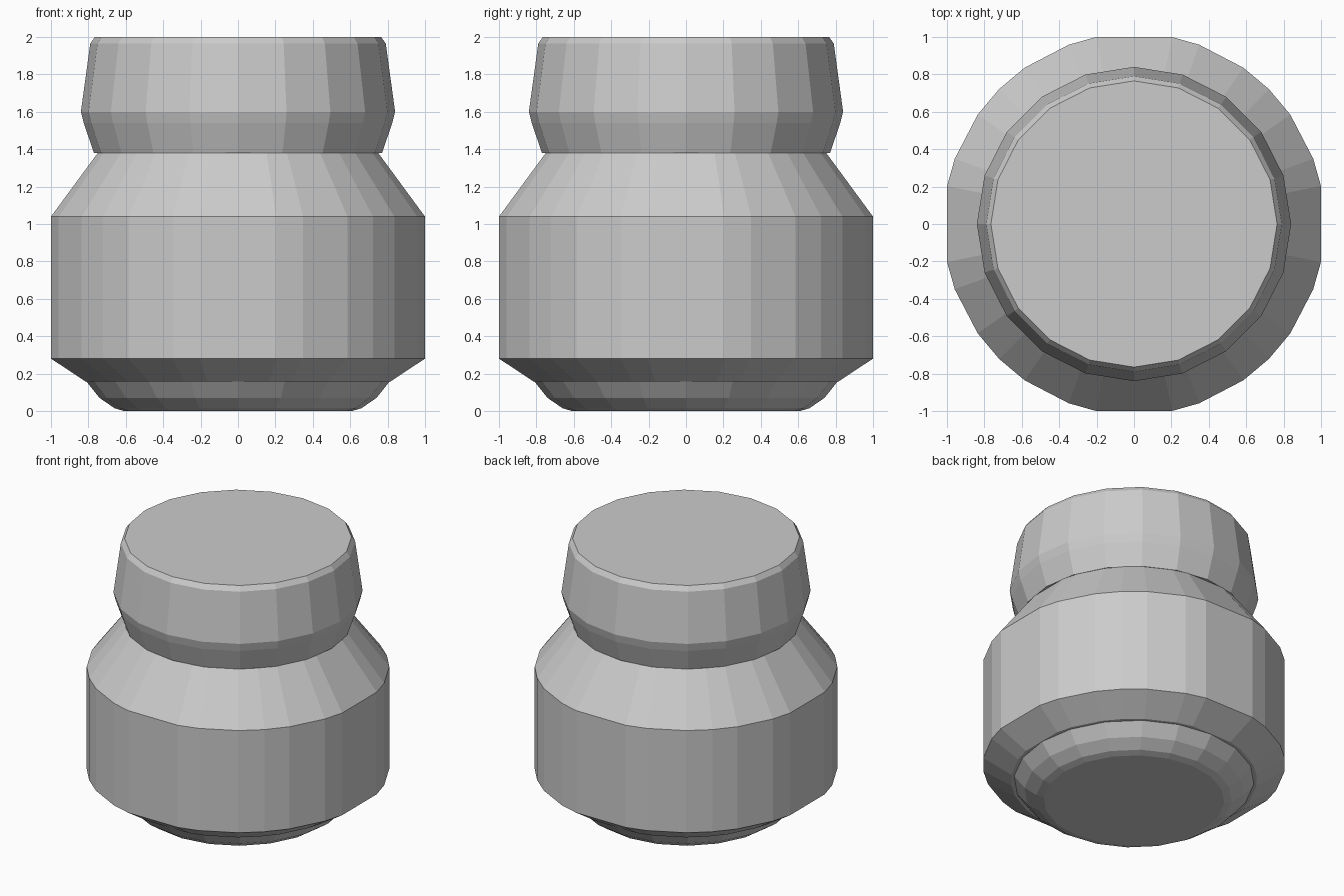
import bpy, bmesh
from math import cos, sin, radians

if "Cube" in bpy.data.objects:
    bpy.data.objects.remove(bpy.data.objects["Cube"])


def lathe(name, angles, profile):
    """Closed faceted solid: one ring of vertices per (radius, z) profile point."""
    bm = bmesh.new()
    rings = [[bm.verts.new((r * cos(radians(a)), r * sin(radians(a)), z)) for a in angles]
             for r, z in profile]
    n = len(angles)
    for low, high in zip(rings, rings[1:]):
        for i in range(n):
            j = (i + 1) % n
            bm.faces.new((low[i], low[j], high[j], high[i]))
    bm.faces.new(rings[0][::-1])
    bm.faces.new(rings[-1])
    bmesh.ops.recalc_face_normals(bm, faces=bm.faces)
    mesh = bpy.data.meshes.new(name)
    bm.to_mesh(mesh)
    bm.free()
    obj = bpy.data.objects.new(name, mesh)
    bpy.context.collection.objects.link(obj)
    return obj


even = [18 * i for i in range(20)]
# the body has uneven facets, repeated in each quadrant
uneven = [q * 90 + a for q in range(4) for a in (11.5, 20, 35, 45, 55, 70, 78.5)]

# rounded foot
lathe("jar_base", even, [(0.61, 0), (0.66, 0.015), (0.74, 0.07), (0.81, 0.157)])

# straight wall with sloping shoulder and underside
lathe("jar_body", uneven, [(0.83, 0.157), (1.02, 0.28), (1.02, 1.04), (0.765, 1.38)])

# bulging lid
lathe("jar_lid", even, [(0.77, 1.38), (0.825, 1.54), (0.84, 1.6), (0.79, 1.965), (0.765, 2.0)])

# trim the body's widest facets to the overall 2-unit width
for v in bpy.data.objects["jar_body"].data.vertices:
    v.co.x = max(-1, min(1, v.co.x))
    v.co.y = max(-1, min(1, v.co.y))
